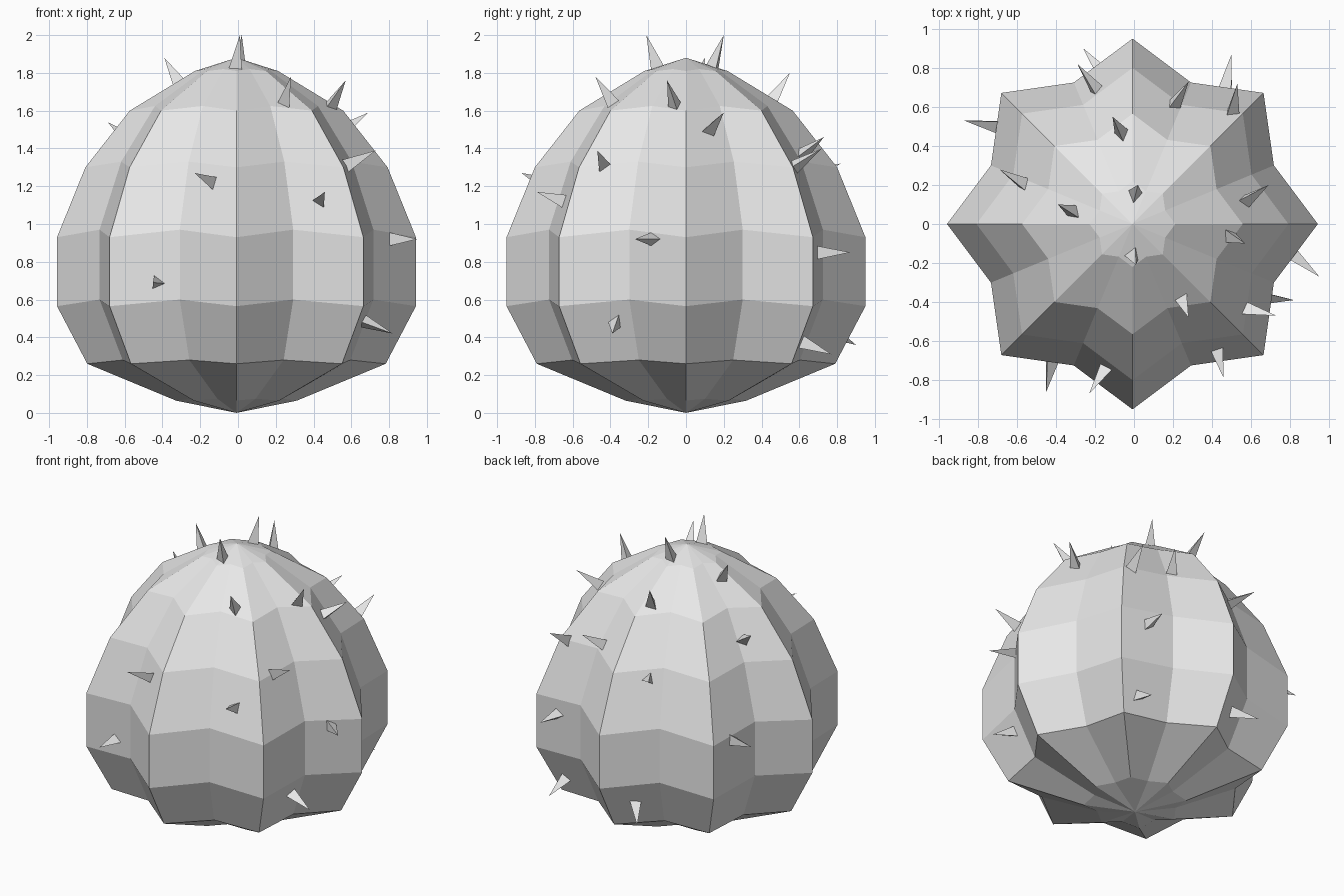
import bpy, bmesh
from math import cos, sin, pi
from mathutils import Vector
from mathutils.bvhtree import BVHTree

if "Cube" in bpy.data.objects:
    bpy.data.objects.remove(bpy.data.objects["Cube"])

grey = bpy.data.materials.new("plain_grey")
grey.use_nodes = True
grey.diffuse_color = (0.8, 0.8, 0.8, 1)
grey.node_tree.nodes["Principled BSDF"].inputs["Base Color"].default_value = (0.8, 0.8, 0.8, 1)


def add_object(name, bm):
    bmesh.ops.recalc_face_normals(bm, faces=bm.faces)
    mesh = bpy.data.meshes.new(name)
    bm.to_mesh(mesh)
    mesh.materials.append(grey)
    obj = bpy.data.objects.new(name, mesh)
    bpy.context.collection.objects.link(obj)
    return obj


# Ribbed body: star-shaped rings, each given as ridge radius, height, valley lift
RIBS = 8
VALLEY = 0.826
CENTRE_X = -0.008
rings = [(0.32, 0.065, 0.01), (0.79, 0.26, 0.02), (0.95, 0.565, 0.035),
         (0.95, 0.93, 0.04), (0.80, 1.3, 0.03), (0.565, 1.6, 0.025),
         (0.22, 1.81, 0.01)]
body = bmesh.new()
loops = []
for radius, height, lift in rings:
    loop = []
    for i in range(2 * RIBS):
        angle = i * pi / RIBS
        valley = i % 2
        r = radius * (VALLEY if valley else 1)
        loop.append(body.verts.new((CENTRE_X + r * cos(angle), r * sin(angle),
                                    height + lift * valley)))
    loops.append(loop)
bottom = body.verts.new((CENTRE_X, 0, 0))
top = body.verts.new((CENTRE_X, 0, 1.88))
for i in range(2 * RIBS):
    j = (i + 1) % (2 * RIBS)
    body.faces.new((bottom, loops[0][j], loops[0][i]))
    body.faces.new((top, loops[-1][i], loops[-1][j]))
    for low, high in zip(loops, loops[1:]):
        body.faces.new((low[i], low[j], high[j], high[i]))
add_object("ribbed_body", body)
surface = BVHTree.FromBMesh(body)

# Spines: three-sided points standing square on the nearest body face
tips = [(-0.26, 0.90, 0.36), (-0.29, 0.82, 1.32), (-0.11, 0.55, 1.80),
        (0.28, 0.73, 1.46), (0.50, 0.87, 0.85), (0.53, 0.72, 1.40),
        (0.50, 0.77, 0.31), (-0.87, 0.53, 0.92), (-0.69, 0.28, 1.54),
        (-0.39, 0.10, 1.88), (0.02, 0.20, 2.0), (0.69, 0.20, 1.59),
        (0.57, -0.10, 1.76), (0.01, -0.21, 2.0), (0.95, -0.27, 0.92),
        (0.82, -0.39, 0.42), (0.73, -0.47, 1.39), (0.28, -0.48, 1.78),
        (0.46, -0.79, 1.17), (-0.45, -0.86, 0.69), (-0.23, -0.87, 1.27)]
for n, tip in enumerate(tips):
    tip = Vector(tip)
    foot = surface.find_nearest(tip)[0]
    axis = (tip - foot).normalized()
    side = axis.orthogonal().normalized()
    other = axis.cross(side)
    spine = bmesh.new()
    point = spine.verts.new(tip)
    base = []
    for k in range(3):
        a = n + k * 2 * pi / 3
        base.append(spine.verts.new(foot - axis * 0.01
                                    + (side * cos(a) + other * sin(a)) * 0.043))
    spine.faces.new(base)
    for k in range(3):
        spine.faces.new((base[k], base[(k + 1) % 3], point))
    add_object("spine_%d" % (n + 1), spine)
    spine.free()
body.free()
